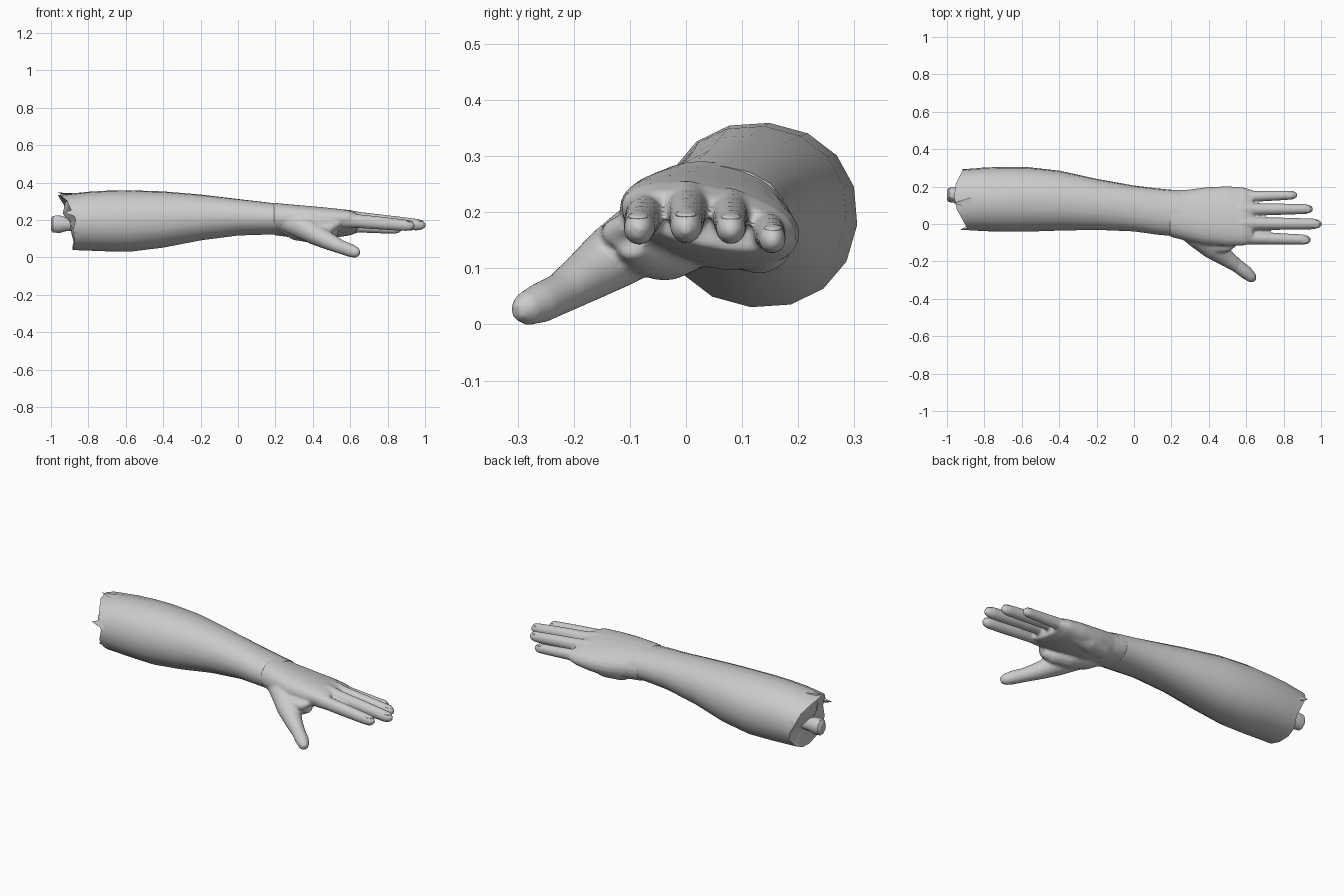
import bpy, bmesh, math, random
from mathutils import Vector

random.seed(4)


def finish(bm, name):
    bmesh.ops.recalc_face_normals(bm, faces=bm.faces)
    me = bpy.data.meshes.new(name)
    bm.to_mesh(me)
    bm.free()
    ob = bpy.data.objects.new(name, me)
    bpy.context.collection.objects.link(ob)
    bpy.ops.object.select_all(action='DESELECT')
    ob.select_set(True)
    bpy.context.view_layer.objects.active = ob
    bpy.ops.object.shade_smooth_by_angle(angle=math.radians(40))
    return ob


def skin_rings(bm, rings):
    """Join rings of points into a closed tube."""
    vs = [[bm.verts.new(p) for p in r] for r in rings]
    n = len(vs[0])
    for a, b in zip(vs, vs[1:]):
        for i in range(n):
            j = (i + 1) % n
            bm.faces.new((a[i], a[j], b[j], b[i]))
    for r in (vs[0], vs[-1]):
        mid = bm.verts.new(sum((v.co for v in r), Vector()) / n)
        for i in range(n):
            bm.faces.new((r[i], r[(i + 1) % n], mid))


def make_rings(path, n=16, roll=0.0, square=1.0, fixed=None):
    """path rows: x, y, z, half width, half height."""
    out = []
    for k, (x, y, z, rw, rh) in enumerate(path):
        a = Vector(path[max(k - 1, 0)][:3])
        b = Vector(path[min(k + 1, len(path) - 1)][:3])
        t = fixed or (b - a).normalized()
        side = Vector((0, 0, 1)).cross(t).normalized()
        up = t.cross(side)
        ring = []
        for i in range(n):
            c, s = math.cos(math.tau * i / n), math.sin(math.tau * i / n)
            u = math.copysign(abs(c) ** square, c) * rw
            v = math.copysign(abs(s) ** square, s) * rh
            u, v = (u * math.cos(roll) - v * math.sin(roll),
                    u * math.sin(roll) + v * math.cos(roll))
            ring.append(Vector((x, y, z)) + side * u + up * v)
        out.append(ring)
    return out


X = Vector((1, 0, 0))

# Forearm, with a slanted torn rim and flesh closing in around the bone
N = 16
arm = make_rings([
    (-0.90, 0.130, 0.187, 0.165, 0.148),
    (-0.80, 0.132, 0.194, 0.171, 0.158),
    (-0.70, 0.132, 0.195, 0.174, 0.163),
    (-0.58, 0.132, 0.195, 0.174, 0.165),
    (-0.40, 0.125, 0.203, 0.161, 0.151),
    (-0.20, 0.105, 0.214, 0.137, 0.123),
    (0.00, 0.083, 0.215, 0.123, 0.098),
    (0.12, 0.067, 0.210, 0.124, 0.089),
    (0.25, 0.055, 0.203, 0.124, 0.080)], N, roll=-0.1, square=0.94, fixed=X)
mid = Vector((0, 0.14, 0.183))
for i, p in enumerate(arm[0]):
    s = math.sin(math.tau * i / N)
    p.x = -0.875 - 0.075 * max(s, 0) + random.uniform(-0.014, 0.014)
inner = []
for scale, dx in ((0.35, 0.0), (0.78, 0.015)):
    ring = []
    for p in arm[0]:
        q = mid + (p - mid) * scale
        q.x = 0.6 * p.x + 0.4 * -0.90 + dx
        ring.append(q)
    inner.append(ring)
bm = bmesh.new()
skin_rings(bm, inner + arm)
finish(bm, "forearm")

# Torn skin flaps standing off the rim: base angle in degrees, tip x
bm = bmesh.new()
for deg, tip in ((12, -0.925), (95, -0.965), (160, -0.93), (205, -0.89)):
    pts = []
    for off, x, r in ((-14, -0.83, 0.166), (14, -0.83, 0.166), (2, tip, 0.170)):
        a = math.radians(deg + off)
        pts.append(bm.verts.new((x, 0.13 + r * math.cos(a), 0.19 + r * 0.93 * math.sin(a))))
    pts.append(bm.verts.new(pts[2].co * 0.5 + pts[0].co * 0.5
                            + Vector((0, 0.13 - pts[2].co.y, 0.19 - pts[2].co.z)) * 0.12))
    for f in ((0, 1, 2), (0, 2, 3), (1, 3, 2), (0, 3, 1)):
        bm.faces.new([pts[i] for i in f])
finish(bm, "torn_flaps")

# Bone stub
bm = bmesh.new()
skin_rings(bm, make_rings([
    (-1.00, 0.155, 0.178, 0.026, 0.032), (-0.99, 0.155, 0.178, 0.038, 0.046),
    (-0.955, 0.155, 0.178, 0.042, 0.050), (-0.925, 0.155, 0.178, 0.036, 0.040),
    (-0.84, 0.155, 0.180, 0.036, 0.038)], 10, fixed=X))
finish(bm, "bone")

# Hand: palm, fingers and thumb fused into one skin
bm = bmesh.new()
skin_rings(bm, make_rings([
    (0.19, 0.058, 0.206, 0.127, 0.083), (0.28, 0.046, 0.196, 0.138, 0.084),
    (0.38, 0.042, 0.186, 0.156, 0.084), (0.50, 0.042, 0.184, 0.163, 0.073),
    (0.59, 0.040, 0.185, 0.158, 0.060), (0.635, 0.040, 0.183, 0.143, 0.044)],
    24, roll=-0.2, square=0.9, fixed=X))
# heel of the palm: little-finger side, then thumb side
skin_rings(bm, make_rings([
    (0.24, 0.10, 0.165, 0.030, 0.025), (0.32, 0.12, 0.142, 0.055, 0.048),
    (0.42, 0.13, 0.140, 0.058, 0.050), (0.52, 0.13, 0.147, 0.045, 0.040),
    (0.58, 0.13, 0.155, 0.025, 0.020)], 14))
skin_rings(bm, make_rings([
    (0.22, 0.01, 0.170, 0.040, 0.030), (0.31, -0.005, 0.146, 0.065, 0.055),
    (0.40, -0.04, 0.132, 0.070, 0.055), (0.48, -0.08, 0.130, 0.050, 0.040),
    (0.53, -0.10, 0.140, 0.025, 0.020)], 14))
# fingers: knuckle y, tip y, knuckle z, tip x, tip z, radius
FINGERS = ((-0.070, -0.085, 0.209, 0.945, 0.168, 0.031),
           (0.004, 0.000, 0.222, 1.003, 0.171, 0.032),
           (0.078, 0.080, 0.210, 0.957, 0.168, 0.030),
           (0.142, 0.155, 0.177, 0.874, 0.150, 0.027))
for y0, y1, z0, xt, zt, r in FINGERS:
    path = []
    for t, s in ((0, 0.8), (0.2, 1.3), (0.36, 1.1), (0.55, 1.05), (0.78, 0.97),
                 (0.92, 0.9), (0.97, 0.7), (1.0, 0.3)):
        path.append((0.47 + (xt - 0.47) * t, y0 + (y1 - y0) * t,
                     z0 + (zt - z0) * t, r * s, r * s * 1.1))
    skin_rings(bm, make_rings(path, 14))
# thumb
skin_rings(bm, make_rings([
    (0.25, -0.02, 0.190, 0.045, 0.050), (0.34, -0.065, 0.165, 0.065, 0.065),
    (0.42, -0.125, 0.122, 0.064, 0.058), (0.49, -0.180, 0.084, 0.047, 0.046),
    (0.55, -0.222, 0.056, 0.037, 0.037), (0.60, -0.260, 0.038, 0.036, 0.036),
    (0.63, -0.287, 0.027, 0.029, 0.030), (0.645, -0.303, 0.022, 0.014, 0.015)], 16))
# web between thumb and index finger
skin_rings(bm, make_rings([
    (0.36, -0.07, 0.165, 0.06, 0.045), (0.44, -0.10, 0.155, 0.06, 0.040),
    (0.51, -0.115, 0.165, 0.035, 0.028), (0.54, -0.105, 0.180, 0.015, 0.015)], 12))
hand = finish(bm, "hand")
rm = hand.modifiers.new("fuse", 'REMESH')
rm.mode = 'VOXEL'
rm.voxel_size = 0.007
rm.use_smooth_shade = True
sm = hand.modifiers.new("soften", 'SMOOTH')
sm.factor = 0.5
sm.iterations = 6

# Fingernails
for k, (y0, y1, z0, xt, zt, r) in enumerate(FINGERS):
    bpy.ops.mesh.primitive_uv_sphere_add(segments=12, ring_count=8, radius=1,
                                         location=(xt - 0.035, y1, zt + r * 0.80))
    nail = bpy.context.object
    nail.name = f"fingernail_{k + 1}"
    nail.scale = (0.026, r * 0.6, 0.006)
    nail.rotation_euler = (0, 0.15, 0)
    bpy.ops.object.shade_smooth()
